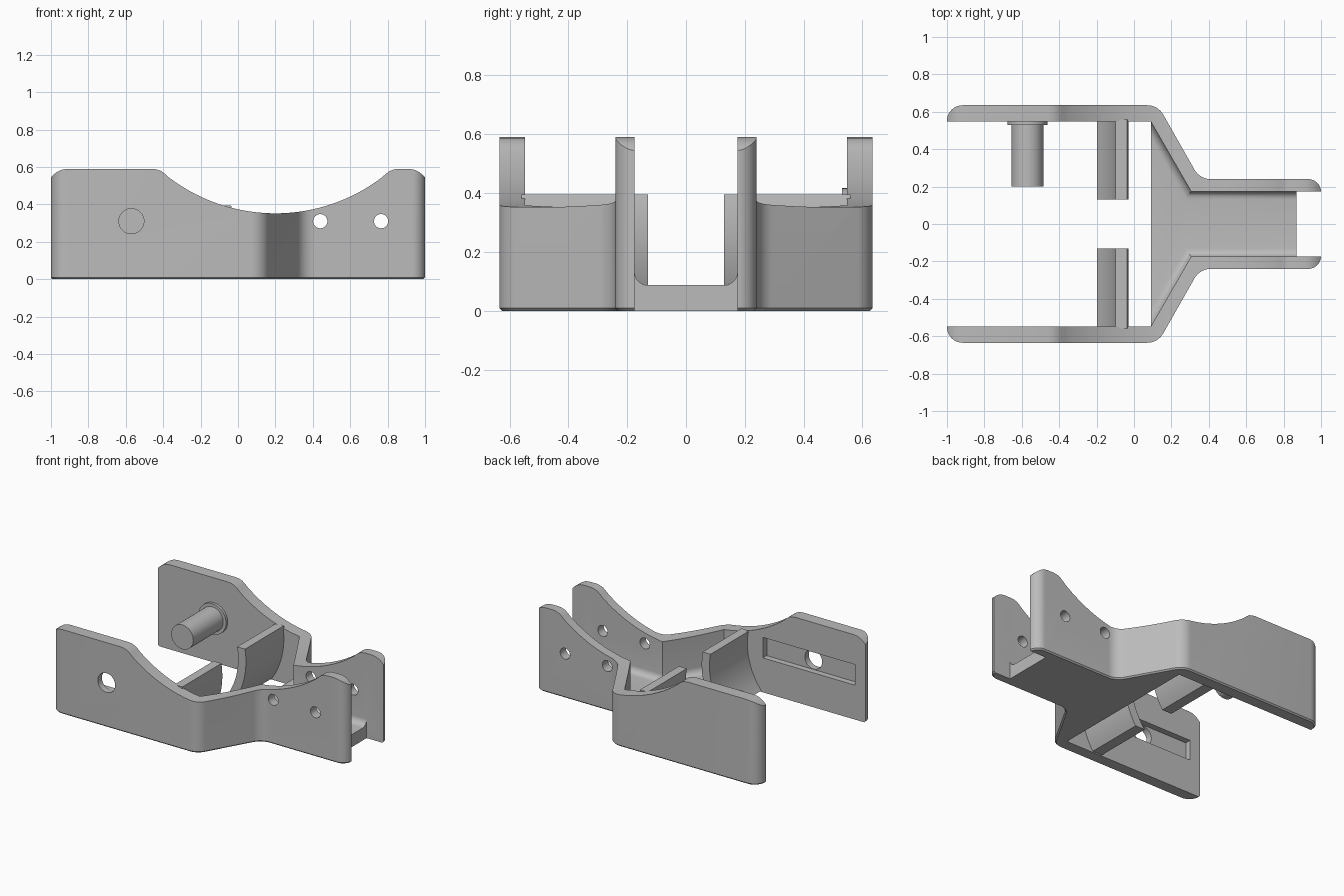
import bpy, bmesh, math
from mathutils import Vector

if "Cube" in bpy.data.objects:
    bpy.data.objects.remove(bpy.data.objects["Cube"])

grey = bpy.data.materials.new("plain grey")
grey.diffuse_color = (0.5, 0.5, 0.5, 1)
grey.use_nodes = True
grey.node_tree.nodes["Principled BSDF"].inputs["Base Color"].default_value = grey.diffuse_color


def fillet(corners, steps=10):
    """Round each (x, y, radius) corner of a closed polygon."""
    out, n = [], len(corners)
    for i, (x, y, r) in enumerate(corners):
        p = Vector((x, y))
        a = (Vector(corners[i - 1][:2]) - p).normalized()
        b = (Vector(corners[(i + 1) % n][:2]) - p).normalized()
        half = a.angle(b) / 2
        centre = p + (a + b).normalized() * (r / math.sin(half))
        start = p + a * (r / math.tan(half)) - centre
        end = p + b * (r / math.tan(half)) - centre
        a0 = math.atan2(start.y, start.x)
        turn = math.atan2(end.y, end.x) - a0
        turn = (turn + math.pi) % (2 * math.pi) - math.pi
        for k in range(steps + 1):
            t = a0 + turn * k / steps
            out.append((centre.x + r * math.cos(t), centre.y + r * math.sin(t)))
    return out


def prism(name, pts, lo, hi, axis="z", bevel=0, segs=1):
    """Extrude a plan along z, or an x-z profile along y; optionally bevel the base."""
    put = (lambda p, h: (p[0], p[1], h)) if axis == "z" else (lambda p, h: (p[0], h, p[1]))
    bm = bmesh.new()
    low = [bm.verts.new(put(p, lo)) for p in pts]
    high = [bm.verts.new(put(p, hi)) for p in pts]
    base = bm.faces.new(low)
    bm.faces.new(high)
    for i in range(len(pts)):
        j = (i + 1) % len(pts)
        bm.faces.new((low[i], low[j], high[j], high[i]))
    bmesh.ops.recalc_face_normals(bm, faces=bm.faces[:])
    if bevel:
        bmesh.ops.bevel(bm, geom=list(base.edges), offset=bevel, segments=segs,
                        profile=0.5, affect='EDGES')
        bmesh.ops.recalc_face_normals(bm, faces=bm.faces[:])
    me = bpy.data.meshes.new(name)
    bm.to_mesh(me)
    bm.free()
    me.materials.append(grey)
    ob = bpy.data.objects.new(name, me)
    bpy.context.collection.objects.link(ob)
    return ob


def circle(x, z, r, n=40):
    return [(x + r * math.cos(2 * math.pi * i / n), z + r * math.sin(2 * math.pi * i / n))
            for i in range(n)]


def rect(x0, x1, y0, y1):
    return [(x0, y0), (x1, y0), (x1, y1), (x0, y1)]


def boolean(ob, tool, op='DIFFERENCE'):
    m = ob.modifiers.new("cut", 'BOOLEAN')
    m.operation, m.solver, m.object = op, 'EXACT', tool
    bpy.context.view_layer.objects.active = ob
    bpy.ops.object.modifier_apply(modifier=m.name)
    bpy.data.objects.remove(tool)


def mirrored(half):
    return half + [(x, -y, *r) for x, y, *r in reversed(half)]


# bracket body: rounded plan outline, wide at the left and narrow at the right
outline = mirrored([(-1, .635, .084), (.128, .635, .1), (.352, .24, .1), (1, .24, .069)])
body = prism("bracket_body", fillet(outline), 0, .7, bevel=.009)

# side profile: dipped top edge with rounded shoulders
dip = []
for i in range(41):
    x = -.37 + 1.14 * i / 40
    dip.append((x, 1.292 - math.sqrt(.94 ** 2 - (x - .2) ** 2)))
end = [(-1.1, -.1), (-1.1, .5), (-1, .545), (-.985, .56), (-.965, .575), (-.94, .586), (-.91, .59)]
shoulder = [(-.46, .59), (-.435, .587), (-.41, .578), (-.39, .563)]
profile = (end + shoulder + dip + [(.4 - x, z) for x, z in reversed(shoulder)]
           + [(-x, z) for x, z in reversed(end)])
boolean(body, prism("profile", profile, -1, 1, "y"), 'INTERSECT')

# inner channel with rounded floor edges, then the open left and right ends
channel = mirrored([(-1.3, .548), (.09, .548), (.305, .175), (1.3, .175)])
boolean(body, prism("channel", channel, .087, .9, bevel=.045, segs=6))
boolean(body, prism("open_left", rect(-1.2, .09, -.548, .548), -.1, .8))
boolean(body, prism("open_right", rect(.87, 1.2, -.175, .175), -.1, .8))

# pin holes through the narrow cheeks
for x in (.44, .765):
    boolean(body, prism("pin_hole", circle(x, .31, .038), -.4, .4, "y"))

# pivot hole and guide slot in the front wall
boolean(body, prism("pivot_hole", circle(-.57, .31, .067), -.8, -.4, "y"))
boolean(body, prism("slot", rect(-.92, -.21, .24, .383), -.59, -.5, "y"))


# curved ribs concentric with the pivot
def arc(r, zs):
    return [(-.57 + math.sqrt(r * r - (z - .31) ** 2), z) for z in zs]


levels = [.008 + .387 * i / 20 for i in range(21)]
section = arc(.48, levels) + arc(.54, levels)[::-1]
parts = [body]
for name, y0, y1 in (("front_rib", -.56, -.13), ("back_rib", .13, .56)):
    parts.append(prism(name, section, y0, y1, "y"))

# pivot peg and its collar on the back wall
parts.append(prism("pivot_peg", circle(-.57, .31, .085), .2, .56, "y"))
parts.append(prism("peg_collar", circle(-.57, .31, .107), .53, .56, "y"))

for ob in parts:
    bpy.ops.object.select_all(action='DESELECT')
    ob.select_set(True)
    bpy.context.view_layer.objects.active = ob
    bpy.ops.object.shade_smooth_by_angle(angle=math.radians(30))
